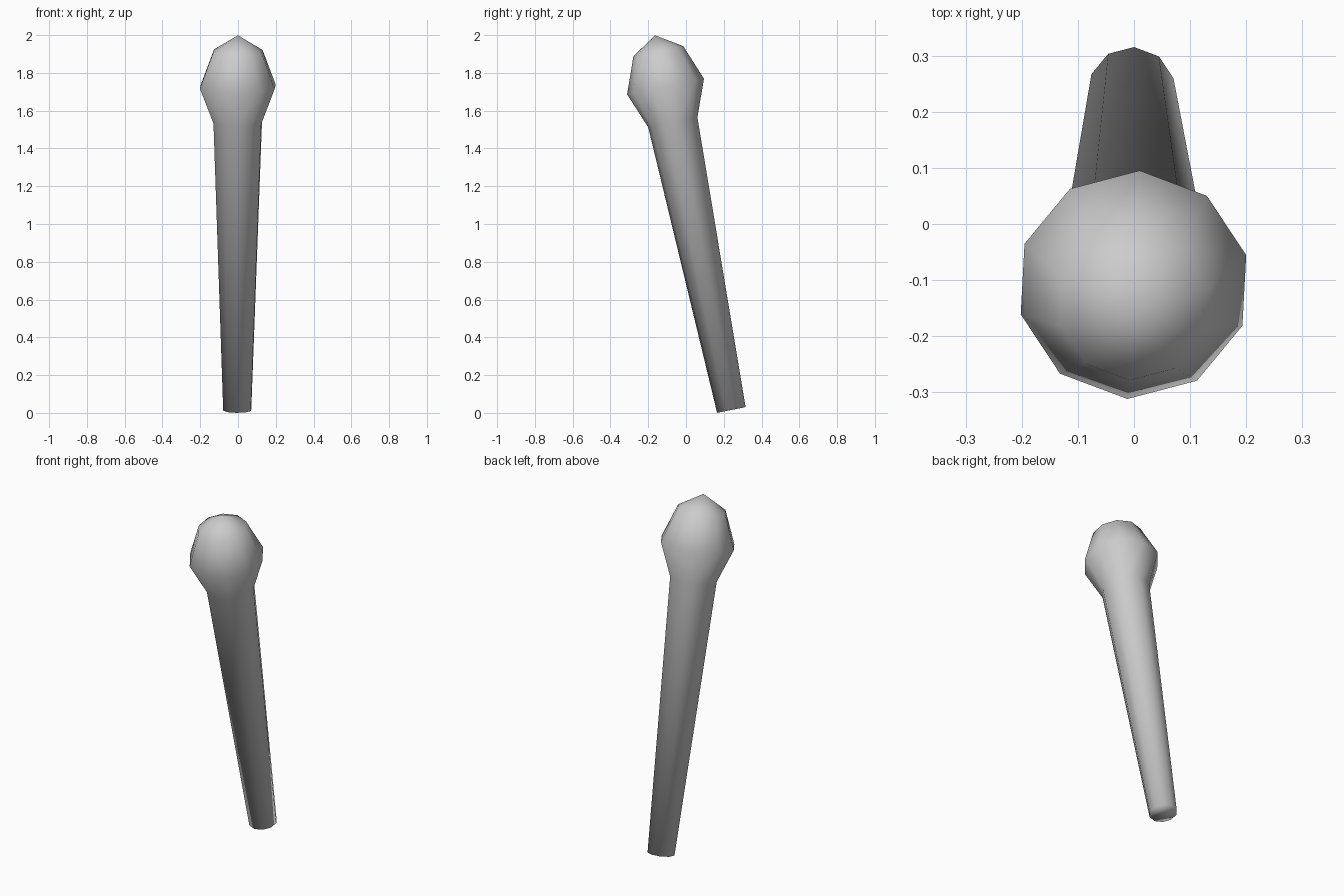
import bpy
import bmesh
from math import radians, sin, cos, tau
from mathutils import Matrix

cube = bpy.data.objects.get("Cube")
if cube:
    bpy.data.objects.remove(cube, do_unlink=True)

SIDES = 10
ROLL = radians(3)
TILT = radians(11.5)
# (radius, distance along the axis) from foot to crown
PROFILE = [(0.077, 0.0), (0.133, 1.554), (0.208, 1.747), (0.135, 1.938)]
TIP = 2.024

# Single grey material
grey = bpy.data.materials.new("plain_grey")
grey.use_nodes = True
colour = (0.6, 0.6, 0.6, 1.0)
grey.diffuse_color = colour
grey.node_tree.nodes["Principled BSDF"].inputs["Base Color"].default_value = colour

# Tapered shaft flowing into a knob, built from stacked rings
bm = bmesh.new()
rings = []
for radius, height in PROFILE:
    ring = []
    for i in range(SIDES):
        a = tau / 4 - ROLL + tau * i / SIDES
        ring.append(bm.verts.new((radius * cos(a), radius * sin(a), height)))
    rings.append(ring)
for low, high in zip(rings, rings[1:]):
    for i in range(SIDES):
        j = (i + 1) % SIDES
        bm.faces.new((low[i], low[j], high[j], high[i]))

# Foot cap and pointed crown
bm.faces.new(rings[0][::-1])
tip = bm.verts.new((0, 0, TIP))
for i in range(SIDES):
    bm.faces.new((rings[-1][i], rings[-1][(i + 1) % SIDES], tip))

# Lean the whole form towards the front
lean = (Matrix.Translation((-0.004, 0.24, 0.0155))
        @ Matrix.Rotation(TILT, 4, "X")
        @ Matrix.Rotation(radians(0.1), 4, "Y"))
bmesh.ops.transform(bm, matrix=lean, verts=bm.verts)
bmesh.ops.recalc_face_normals(bm, faces=bm.faces)
for face in bm.faces:
    face.smooth = True

mesh = bpy.data.meshes.new("knobbed_shaft")
bm.to_mesh(mesh)
bm.free()
mesh.materials.append(grey)
shaft = bpy.data.objects.new("knobbed_shaft", mesh)
bpy.context.collection.objects.link(shaft)
